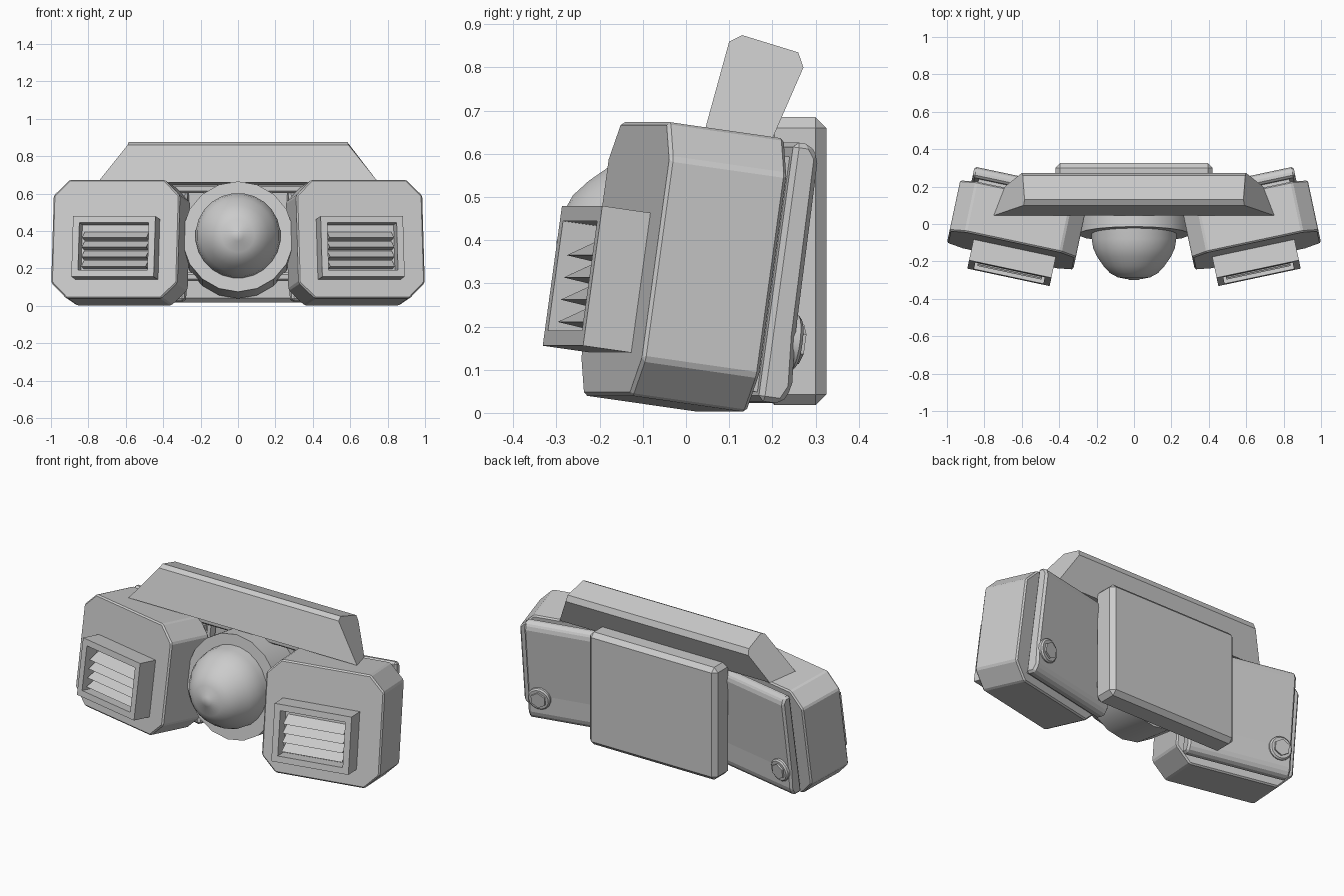
import bpy, bmesh, math
from mathutils import Matrix, Vector

cube = bpy.data.objects.get("Cube")
if cube:
    bpy.data.objects.remove(cube, do_unlink=True)

grey = bpy.data.materials.new("light_grey")
grey.use_nodes = True
COLOR = (0.6, 0.6, 0.6, 1)
grey.diffuse_color = COLOR
grey.node_tree.nodes["Principled BSDF"].inputs["Base Color"].default_value = COLOR

# Frame of the left pod: leaned back, then turned outward
LEAN = Matrix.Rotation(math.radians(-8), 4, 'X')
POD = Matrix.Translation((0.627, -0.005, 0.338)) @ Matrix.Rotation(math.radians(12), 4, 'Z') @ LEAN
MOUNT = Matrix.Translation((0, -0.055, 0.37)) @ LEAN
WORLD = Matrix.Identity(4)


def finish(name, bm, frame=WORLD, mirror=False, bevel=0, smooth=None):
    bmesh.ops.transform(bm, matrix=frame, verts=bm.verts)
    bmesh.ops.recalc_face_normals(bm, faces=bm.faces)
    mesh = bpy.data.meshes.new(name)
    bm.to_mesh(mesh)
    bm.free()
    mesh.materials.append(grey)
    obj = bpy.data.objects.new(name, mesh)
    bpy.context.collection.objects.link(obj)
    if bevel:
        mod = obj.modifiers.new("edge_bevel", 'BEVEL')
        mod.width = bevel
        mod.segments = 1
        mod.limit_method = 'ANGLE'
    if mirror:
        obj.modifiers.new("mirror", 'MIRROR')
    if smooth:
        bpy.ops.object.select_all(action='DESELECT')
        obj.select_set(True)
        bpy.context.view_layer.objects.active = obj
        bpy.ops.object.shade_smooth_by_angle(angle=math.radians(smooth))
    return obj


def loft(rings):
    """Closed solid through rings of points."""
    bm = bmesh.new()
    loops = [[bm.verts.new(p) for p in ring] for ring in rings]
    n = len(loops[0])
    for a, b in zip(loops, loops[1:]):
        for i in range(n):
            j = (i + 1) % n
            bm.faces.new((a[i], a[j], b[j], b[i]))
    bm.faces.new(loops[0])
    bm.faces.new(loops[-1][::-1])
    return bm


def octagon(w, h, c, y):
    quarter = [(w, h - c), (w - c, h)]
    pts = quarter + [(-x, z) for x, z in quarter[::-1]]
    pts += [(-x, -z) for x, z in pts]
    return [(x, y, z) for x, z in pts]


def box(lo, hi):
    bm = bmesh.new()
    bmesh.ops.create_cube(bm, size=1)
    lo, hi = Vector(lo), Vector(hi)
    for v in bm.verts:
        v.co = Vector([(a + b) / 2 + c * (b - a) for a, b, c in zip(lo, hi, v.co)])
    return bm


def extrude_x(profile, x0, x1):
    return loft([[(x, y, z) for y, z in profile] for x in (x0, x1)])


def turned(profile, sides, x=0, z=0):
    """Rings of (y, radius) around the y direction."""
    turn = [math.tau * (i + 0.5) / sides for i in range(sides)]
    return loft([[(x + r * math.cos(a), y, z + r * math.sin(a)) for a in turn]
                 for y, r in profile])


# Side pods with chamfered corners
pod = loft([octagon(0.345, 0.32, 0.085, -0.14), octagon(0.345, 0.32, 0.085, 0.14)])
finish("side_pod", pod, POD, mirror=True, bevel=0.008)

# Grille housings with a recessed opening
housing = box((-0.24, -0.255, -0.22), (0.21, -0.13, 0.107))
front = min(housing.faces, key=lambda f: f.calc_center_median().y)
bmesh.ops.inset_region(housing, faces=[front], thickness=0.05)
hole = bmesh.ops.extrude_discrete_faces(housing, faces=[front])["faces"][0]
bmesh.ops.translate(housing, verts=hole.verts, vec=(0, 0.08, 0))
finish("grille_housing", housing, POD, mirror=True)

# Wedge shaped louvres
for i in range(4):
    z = -0.15 + i * 0.052
    wedge = [(-0.238, z - 0.012), (-0.175, z - 0.018), (-0.175, z + 0.028)]
    finish(f"louvre_{i + 1}", extrude_x(wedge, -0.191, 0.161), POD, mirror=True)

# Rear side panels on a narrower spacer, with a fold near the bottom
finish("panel_spacer", box((-0.3, 0.13, -0.27), (0.25, 0.18, 0.28)), POD, mirror=True)
panel = [(0.16, 0.315), (0.2, 0.315), (0.222, 0.285), (0.226, -0.13),
         (0.235, -0.25), (0.215, -0.29), (0.16, -0.29)]
finish("rear_side_panel", extrude_x(panel, -0.32, 0.285), POD, mirror=True, bevel=0.012)

# Bolts on the panels
finish("bolt_washer", turned([(0.2, 0.066), (0.238, 0.066), (0.246, 0.058)], 16, 0.213, -0.145),
       POD, mirror=True, smooth=30)
finish("bolt_head", turned([(0.23, 0.046), (0.256, 0.046)], 6, 0.213, -0.145), POD, mirror=True)

# Central rear plate
finish("rear_plate", box((-0.42, 0.18, 0.018), (0.42, 0.325, 0.685)), bevel=0.025)

# Cross rails behind the lens
for name, z in (("upper_rail", 0.625), ("lower_rail", 0.155)):
    finish(name, box((-0.38, 0.1, z - 0.022), (0.38, 0.2, z + 0.022)), bevel=0.01)

# Leaned lens mount and domed lens
finish("lens_mount", turned([(0.26, 0.298), (0, 0.298)], 18), MOUNT, smooth=30)
dome = [(0.06, 0.228), (-0.08, 0.228), (-0.13, 0.22), (-0.175, 0.199), (-0.225, 0.164),
        (-0.262, 0.13), (-0.285, 0.088), (-0.296, 0.03), (-0.3, 0.024)]
finish("lens_dome", turned(dome, 24, 0, 0.375), smooth=40)

# Slanted top bar: each profile point has its own half length
bar = [(0.75, 0.045, 0.66), (0.59, 0.1, 0.86), (0.585, 0.13, 0.875),
       (0.595, 0.26, 0.835), (0.6, 0.272, 0.8), (0.69, 0.2, 0.635)]
finish("top_bar", loft([[(s * x, y, z) for x, y, z in bar] for s in (-1, 1)]))
